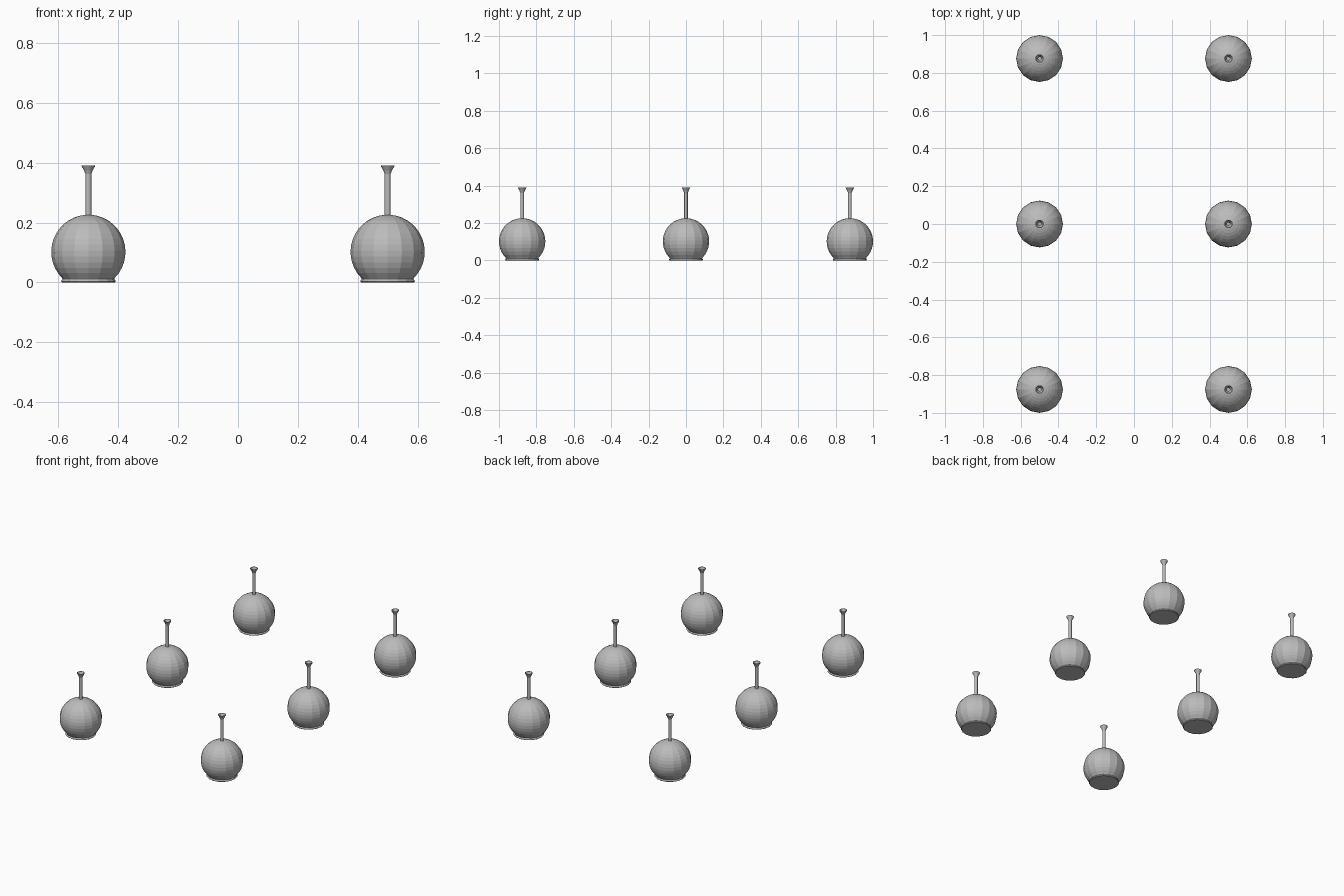
import bpy
import bmesh
import math

cube = bpy.data.objects.get("Cube")
if cube:
    bpy.data.objects.remove(cube, do_unlink=True)

SIDES = 16
RADIUS, CENTRE = 0.124, 0.102

grey = bpy.data.materials.new("plain grey")
grey.use_nodes = True
colour = (0.5, 0.5, 0.5, 1)
grey.diffuse_color = colour
grey.node_tree.nodes["Principled BSDF"].inputs["Base Color"].default_value = colour


def lathe(name, profile):
    """Spin a list of (radius, height) points around z into a flat-shaded mesh."""
    bm = bmesh.new()
    points = [bm.verts.new((r, 0, z)) for r, z in profile]
    edges = [bm.edges.new(pair) for pair in zip(points, points[1:])]
    bmesh.ops.spin(bm, geom=points + edges, cent=(0, 0, 0), axis=(0, 0, 1),
                   angle=math.tau, steps=SIDES, use_duplicate=False)
    bmesh.ops.remove_doubles(bm, verts=bm.verts, dist=0.0002)
    bmesh.ops.recalc_face_normals(bm, faces=bm.faces)
    mesh = bpy.data.meshes.new(name)
    bm.to_mesh(mesh)
    bm.free()
    mesh.materials.append(grey)
    return mesh


# Foot: flat base, rounded rim and narrow waist
foot = [(0, 0), (0.088, 0), (0.091, 0.003), (0.090, 0.007), (0.086, 0.011)]

# Round belly, from the waist up to the neck
start, end, rings = math.radians(-44.5), math.acos(0.010 / RADIUS), 14
belly = []
for i in range(rings + 1):
    a = start + (end - start) * i / rings
    belly.append((RADIUS * math.cos(a), CENTRE + RADIUS * math.sin(a)))

# Slim neck with a flared lip, open down the middle
neck = [(0.010, 0.362), (0.0145, 0.374), (0.0225, 0.388), (0.0225, 0.391),
        (0.0195, 0.391), (0.0125, 0.375), (0.008, 0.362), (0.008, 0.23), (0, 0.23)]

flask_mesh = lathe("flask", foot + belly + neck)

# Two columns of three flasks
for side, x in (("left", 0.5), ("right", -0.5)):
    for row, y in (("front", -0.876), ("middle", 0), ("back", 0.876)):
        flask = bpy.data.objects.new(f"{row}_{side}_flask", flask_mesh)
        flask.location = (x, y, 0)
        bpy.context.collection.objects.link(flask)
